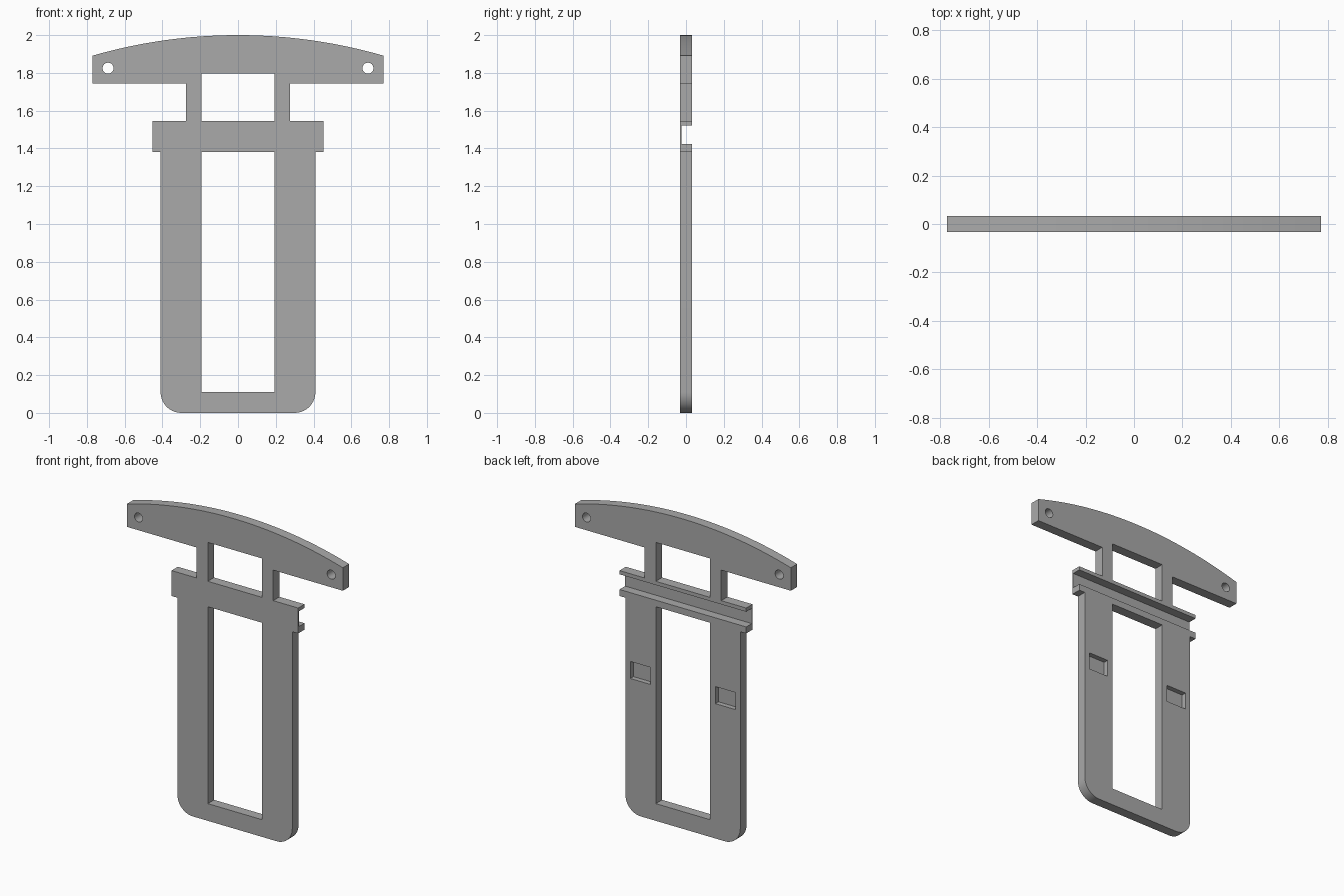
import bpy
import bmesh
from math import sin, cos, pi, asin, radians
from mathutils import Matrix

cube = bpy.data.objects.get("Cube")
if cube:
    bpy.data.objects.remove(cube, do_unlink=True)

HALF = 0.032            # half thickness of the plate
SPAN, ARC_END = 0.771, 1.891
BAR_X, BODY_X, NECK_X, WINDOW_X = 0.4525, 0.41, 0.274, 0.193
BAR_LOW, BAR_HIGH, GRIP_LOW = 1.382, 1.546, 1.743

grey = bpy.data.materials.new("plain grey")
grey.use_nodes = True
grey.diffuse_color = (0.4, 0.4, 0.4, 1)
grey.node_tree.nodes["Principled BSDF"].inputs["Base Color"].default_value = (0.4, 0.4, 0.4, 1)


def make_object(name, bm):
    bmesh.ops.recalc_face_normals(bm, faces=bm.faces)
    mesh = bpy.data.meshes.new(name)
    bm.to_mesh(mesh)
    bm.free()
    mesh.materials.append(grey)
    obj = bpy.data.objects.new(name, mesh)
    bpy.context.collection.objects.link(obj)
    return obj


def extrude_profile(name, points, y0, y1):
    bm = bmesh.new()
    face = bm.faces.new([bm.verts.new((x, y0, z)) for x, z in points])
    moved = bmesh.ops.extrude_face_region(bm, geom=[face])["geom"]
    verts = [v for v in moved if isinstance(v, bmesh.types.BMVert)]
    bmesh.ops.translate(bm, verts=verts, vec=(0, y1 - y0, 0))
    return make_object(name, bm)


def box_cutter(name, x0, x1, z0, z1, y0=-0.1, y1=0.1):
    return extrude_profile(name, [(x0, z0), (x1, z0), (x1, z1), (x0, z1)], y0, y1)


def hole_cutter(name, x, z, radius):
    bm = bmesh.new()
    place = Matrix.Translation((x, 0, z)) @ Matrix.Rotation(pi / 2, 4, "X")
    bmesh.ops.create_cone(bm, cap_ends=True, segments=32, radius1=radius,
                          radius2=radius, depth=0.2, matrix=place)
    return make_object(name, bm)


# Right half of the outline: rounded foot, body, crossbar, neck and curved grip
corner = 0.11
half = [(BODY_X - corner + corner * sin(a), corner - corner * cos(a))
        for a in (pi / 2 * i / 10 for i in range(11))]
half += [(BODY_X, BAR_LOW), (BAR_X, BAR_LOW), (BAR_X, BAR_HIGH),
         (NECK_X, BAR_HIGH), (NECK_X, GRIP_LOW), (SPAN, GRIP_LOW)]
rise = 2 - ARC_END
radius = (SPAN ** 2 + rise ** 2) / (2 * rise)
sweep = asin(SPAN / radius)
half += [(radius * sin(sweep * i / 16), 2 - radius + radius * cos(sweep * i / 16))
         for i in range(16, 0, -1)]
outline = half + [(0, 2)] + [(-x, z) for x, z in reversed(half)]
plate = extrude_profile("handle_plate", outline, -HALF, HALF)

# Windows, rear crossbar channel, rear pockets and grip holes
cutters = [
    box_cutter("body_window", -WINDOW_X, WINDOW_X, 0.111, BAR_LOW),
    box_cutter("neck_window", -WINDOW_X, WINDOW_X, BAR_HIGH, 1.797),
    box_cutter("rear_channel", -1, 1, 1.424, 1.522, y0=-0.025),
]
for side, s in (("left", 1), ("right", -1)):
    x0, x1 = sorted((s * 0.232, s * 0.375))
    cutters.append(box_cutter(side + "_pocket", x0, x1, 0.87, 0.98, y0=0))
    cutters.append(hole_cutter(side + "_grip_hole", s * 0.688, 1.825, 0.029))

bpy.ops.object.select_all(action="DESELECT")
plate.select_set(True)
bpy.context.view_layer.objects.active = plate
for cutter in cutters:
    cutter.hide_render = True
    mod = plate.modifiers.new(cutter.name, "BOOLEAN")
    mod.operation = "DIFFERENCE"
    mod.solver = "EXACT"
    mod.object = cutter
    bpy.ops.object.modifier_apply(modifier=mod.name)
    bpy.data.objects.remove(cutter, do_unlink=True)

bpy.ops.object.shade_smooth_by_angle(angle=radians(30))
